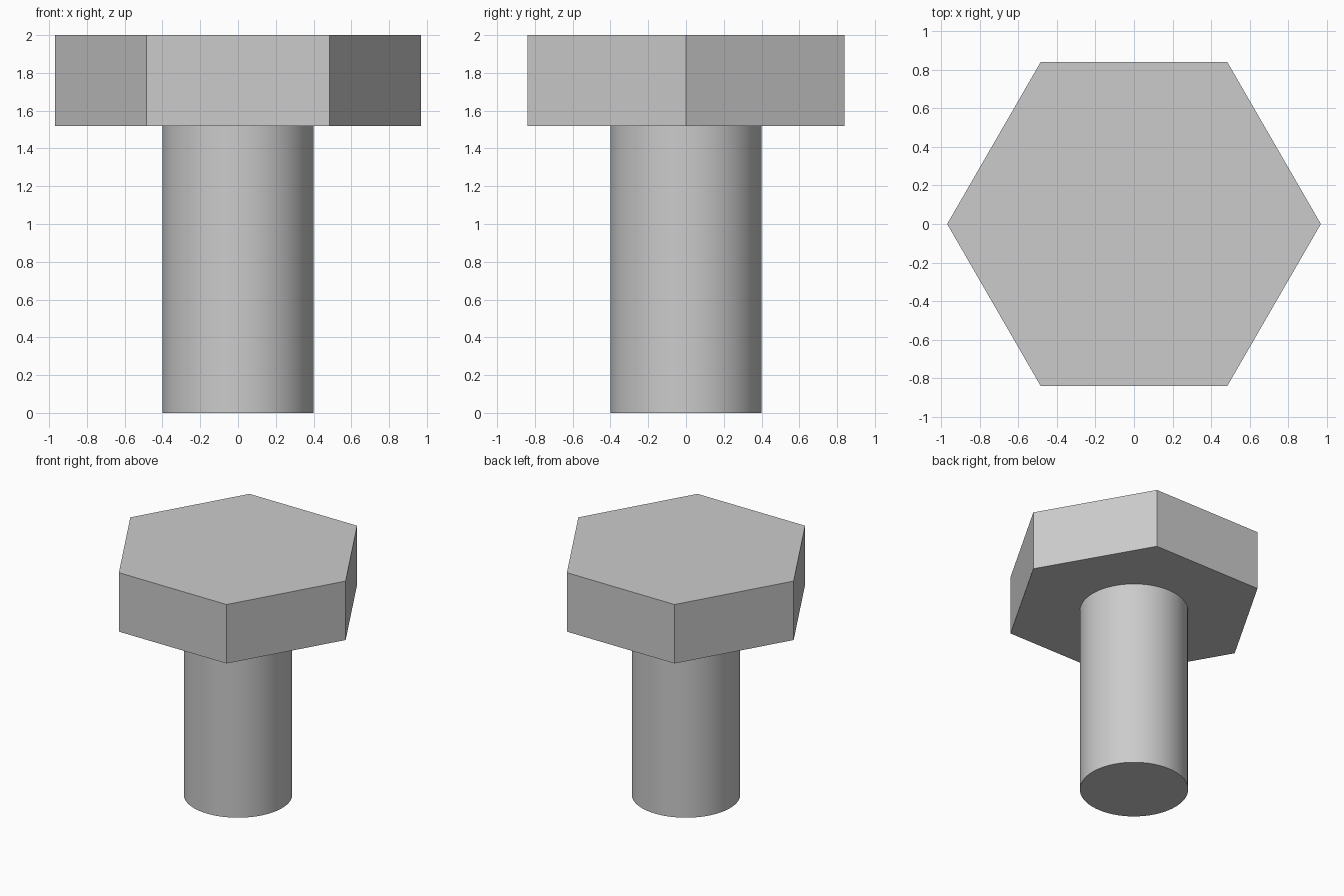
import bpy, bmesh
from math import cos, sin, pi, radians

default = bpy.data.objects.get("Cube")
if default:
    bpy.data.objects.remove(default, do_unlink=True)

# Plain grey steel
steel = bpy.data.materials.new("grey_steel")
steel.use_nodes = True
colour = (0.6, 0.6, 0.6, 1)
steel.diffuse_color = colour
steel.node_tree.nodes["Principled BSDF"].inputs["Base Color"].default_value = colour


def prism(name, sides, radius, bottom, top):
    """Regular prism with its first corner on +x."""
    bm = bmesh.new()
    ring = [bm.verts.new((radius * cos(2 * pi * i / sides),
                          radius * sin(2 * pi * i / sides), bottom))
            for i in range(sides)]
    base = bm.faces.new(ring)
    result = bmesh.ops.extrude_face_region(bm, geom=[base], use_keep_orig=True)
    raised = [g for g in result["geom"] if isinstance(g, bmesh.types.BMVert)]
    bmesh.ops.translate(bm, verts=raised, vec=(0, 0, top - bottom))
    bmesh.ops.recalc_face_normals(bm, faces=bm.faces)
    mesh = bpy.data.meshes.new(name)
    bm.to_mesh(mesh)
    bm.free()
    mesh.materials.append(steel)
    obj = bpy.data.objects.new(name, mesh)
    bpy.context.collection.objects.link(obj)
    return obj


# Hexagonal head
head = prism("bolt_head", 6, 0.97, 1.52, 2.0)

# Round shank, smooth around its side with sharp ends
shank = prism("bolt_shank", 64, 0.4, 0.0, 1.52)
bpy.ops.object.select_all(action="DESELECT")
shank.select_set(True)
bpy.context.view_layer.objects.active = shank
bpy.ops.object.shade_smooth_by_angle(angle=radians(30))
